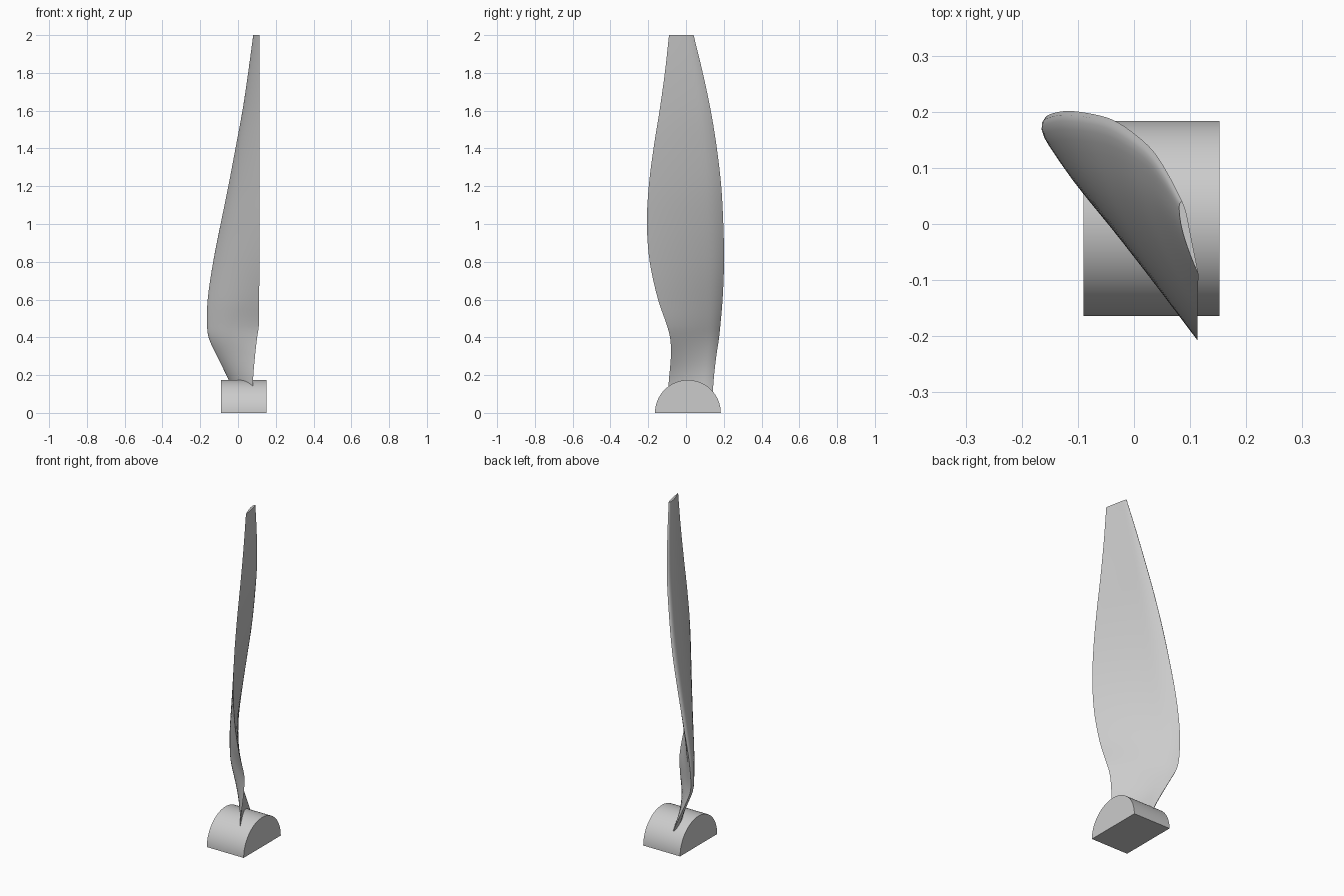
import bpy, bmesh, math
from mathutils import Vector

cube = bpy.data.objects.get("Cube")
if cube:
    bpy.data.objects.remove(cube, do_unlink=True)

grey = bpy.data.materials.new("light_grey")
grey.use_nodes = True
colour = (0.6, 0.6, 0.6, 1)
grey.diffuse_color = colour
grey.node_tree.nodes["Principled BSDF"].inputs["Base Color"].default_value = colour


def loft(name, rings, angle):
    """Skin closed rings of points, cap both ends and shade smooth."""
    bm = bmesh.new()
    loops = [[bm.verts.new(p) for p in ring] for ring in rings]
    for low, high in zip(loops, loops[1:]):
        for i in range(len(low)):
            bm.faces.new((low[i - 1], low[i], high[i], high[i - 1]))
    bm.faces.new(loops[0])
    bm.faces.new(loops[-1])
    bmesh.ops.recalc_face_normals(bm, faces=bm.faces)
    mesh = bpy.data.meshes.new(name)
    bm.to_mesh(mesh)
    bm.free()
    mesh.materials.append(grey)
    obj = bpy.data.objects.new(name, mesh)
    bpy.context.collection.objects.link(obj)
    bpy.ops.object.select_all(action="DESELECT")
    obj.select_set(True)
    bpy.context.view_layer.objects.active = obj
    bpy.ops.object.shade_smooth_by_angle(angle=math.radians(angle))


# Hub: half cylinder lying along x
def half_circle(x, radius=0.174, centre=0.01, steps=48):
    angles = [math.pi * i / steps for i in range(steps + 1)]
    return [(x, centre + radius * math.cos(a), radius * math.sin(a)) for a in angles]


loft("hub", [half_circle(-0.09), half_circle(0.152)], 30)

# Blade stations: height, leading edge x and y, trailing edge x and y
stations = [
    (0.05, 0.02, 0.14, 0.08, -0.10),
    (0.18, -0.04, 0.15, 0.08, -0.09),
    (0.3, -0.1, 0.165, 0.09, -0.08),
    (0.39, -0.142, 0.18, 0.10, -0.083),
    (0.46, -0.152, 0.188, 0.11, -0.1),
    (0.6, -0.145, 0.2, 0.112, -0.148),
    (0.8, -0.112, 0.207, 0.113, -0.192),
    (1.0, -0.071, 0.202, 0.113, -0.207),
    (1.2, -0.03, 0.19, 0.113, -0.197),
    (1.4, 0.006, 0.166, 0.113, -0.172),
    (1.6, 0.04, 0.133, 0.113, -0.14),
    (1.8, 0.066, 0.09, 0.114, -0.112),
    (2.0, 0.089, 0.041, 0.115, -0.09),
]


def smooth_stations(rows, steps=5):
    """Interpolate the stations with cubic Hermite spans."""
    def slope(i):
        a, b = rows[max(i - 1, 0)], rows[min(i + 1, len(rows) - 1)]
        return [(q - p) / (b[0] - a[0]) for p, q in zip(a, b)]
    result = []
    for i in range(len(rows) - 1):
        a, b, sa, sb = rows[i], rows[i + 1], slope(i), slope(i + 1)
        span = b[0] - a[0]
        for k in range(steps):
            t = k / steps
            w = t * t * (3 - 2 * t)
            row = [p + (q - p) * w + span * t * (1 - t) * ((1 - t) * m - t * n)
                   for p, q, m, n in zip(a, b, sa, sb)]
            row[0] = a[0] + span * t
            result.append(row)
    return result + [rows[-1]]


def section(row, thickness=0.1, steps=20):
    """Airfoil with a flat back, a bulged front and a sharp trailing edge."""
    z, lx, ly, tx, ty = row
    lead, chord = Vector((lx, ly, z)), Vector((tx - lx, ty - ly, 0))
    bulge = Vector((chord.y, -chord.x, 0))

    def point(u, front):
        rise = 0.025 * max(0, 1 - u / 0.2) ** 2
        if front:
            rise += 10 * thickness * (0.297 * math.sqrt(u) - 0.126 * u - 0.352 * u ** 2
                                      + 0.284 * u ** 3 - 0.103 * u ** 4)
        return lead + chord * u + bulge * rise

    us = [(1 - math.cos(math.pi * i / steps)) / 2 for i in range(steps + 1)]
    return [point(u, True) for u in us] + [point(u, False) for u in us[-2:0:-1]]


loft("blade", [section(row) for row in smooth_stations(stations)], 40)
